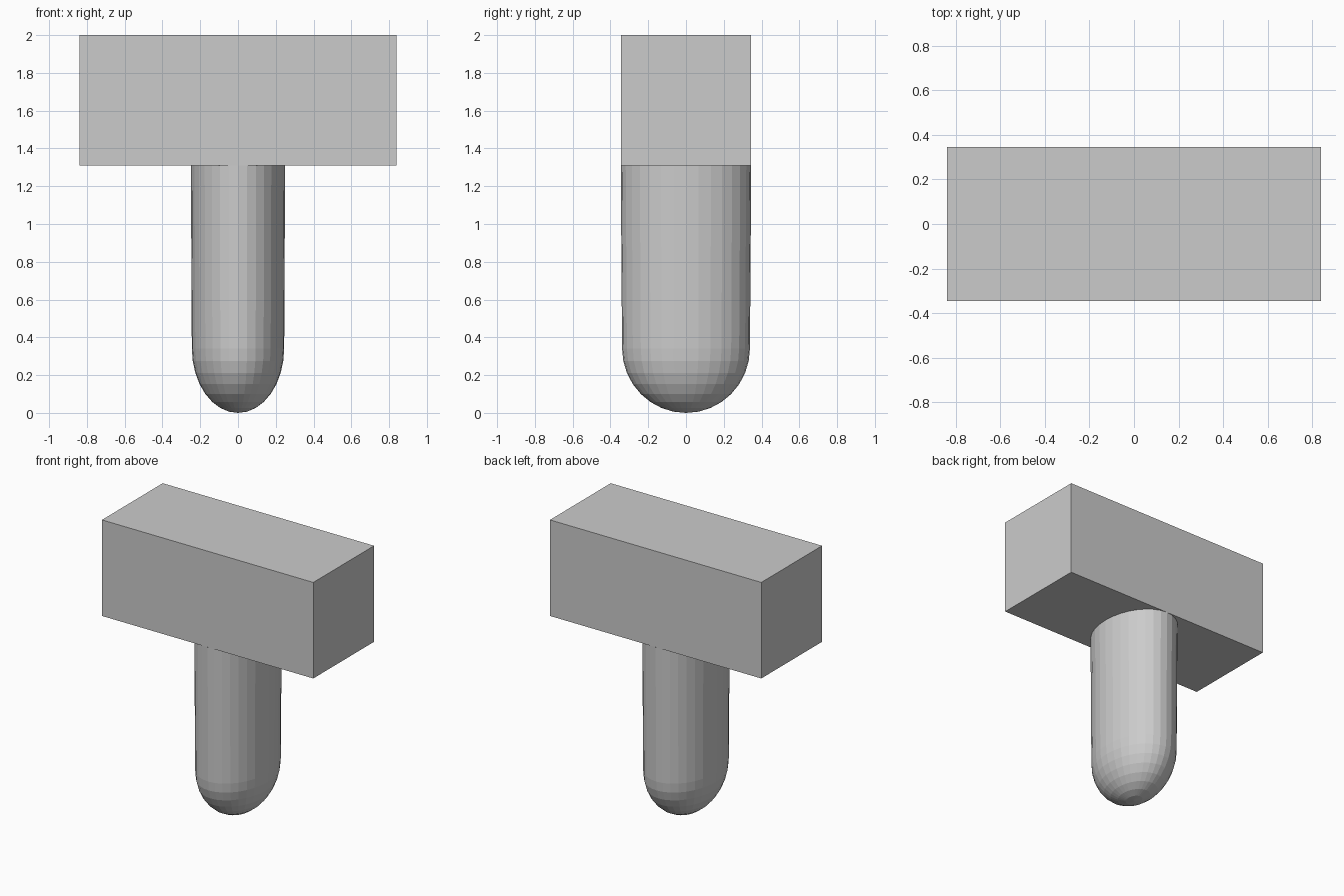
import bpy, bmesh, math

if "Cube" in bpy.data.objects:
    bpy.data.objects.remove(bpy.data.objects["Cube"])

grey = bpy.data.materials.new("light_grey")
grey.diffuse_color = (0.6, 0.6, 0.6, 1)
grey.use_nodes = True
grey.node_tree.nodes["Principled BSDF"].inputs["Base Color"].default_value = grey.diffuse_color


def finish(name, bm):
    bmesh.ops.recalc_face_normals(bm, faces=bm.faces)
    mesh = bpy.data.meshes.new(name)
    bm.to_mesh(mesh)
    bm.free()
    mesh.materials.append(grey)
    obj = bpy.data.objects.new(name, mesh)
    bpy.context.collection.objects.link(obj)


# Block head
bm = bmesh.new()
bmesh.ops.create_cube(bm, size=1)
for v in bm.verts:
    v.co.x *= 1.68
    v.co.y *= 0.69
    v.co.z = v.co.z * 0.69 + 1.655
finish("head_block", bm)

# Oval shaft with a rounded lower end, slightly wider at the top
SIDES, RINGS, R = 32, 8, 0.342
profile = [(1.01, 1.31)]
for i in range(RINGS):
    a = math.pi / 2 * i / RINGS
    profile.append((0.99 * math.cos(a), R - R * math.sin(a)))
bm = bmesh.new()
rings = []
for s, z in profile:
    rings.append([bm.verts.new((0.247 * s * math.cos(math.tau * k / SIDES),
                                0.342 * s * math.sin(math.tau * k / SIDES), z))
                  for k in range(SIDES)])
tip = bm.verts.new((0, 0, 0))
for k in range(SIDES):
    n = (k + 1) % SIDES
    for up, lo in zip(rings, rings[1:]):
        bm.faces.new((up[k], up[n], lo[n], lo[k]))
    bm.faces.new((rings[-1][k], rings[-1][n], tip))
finish("oval_shaft", bm)
